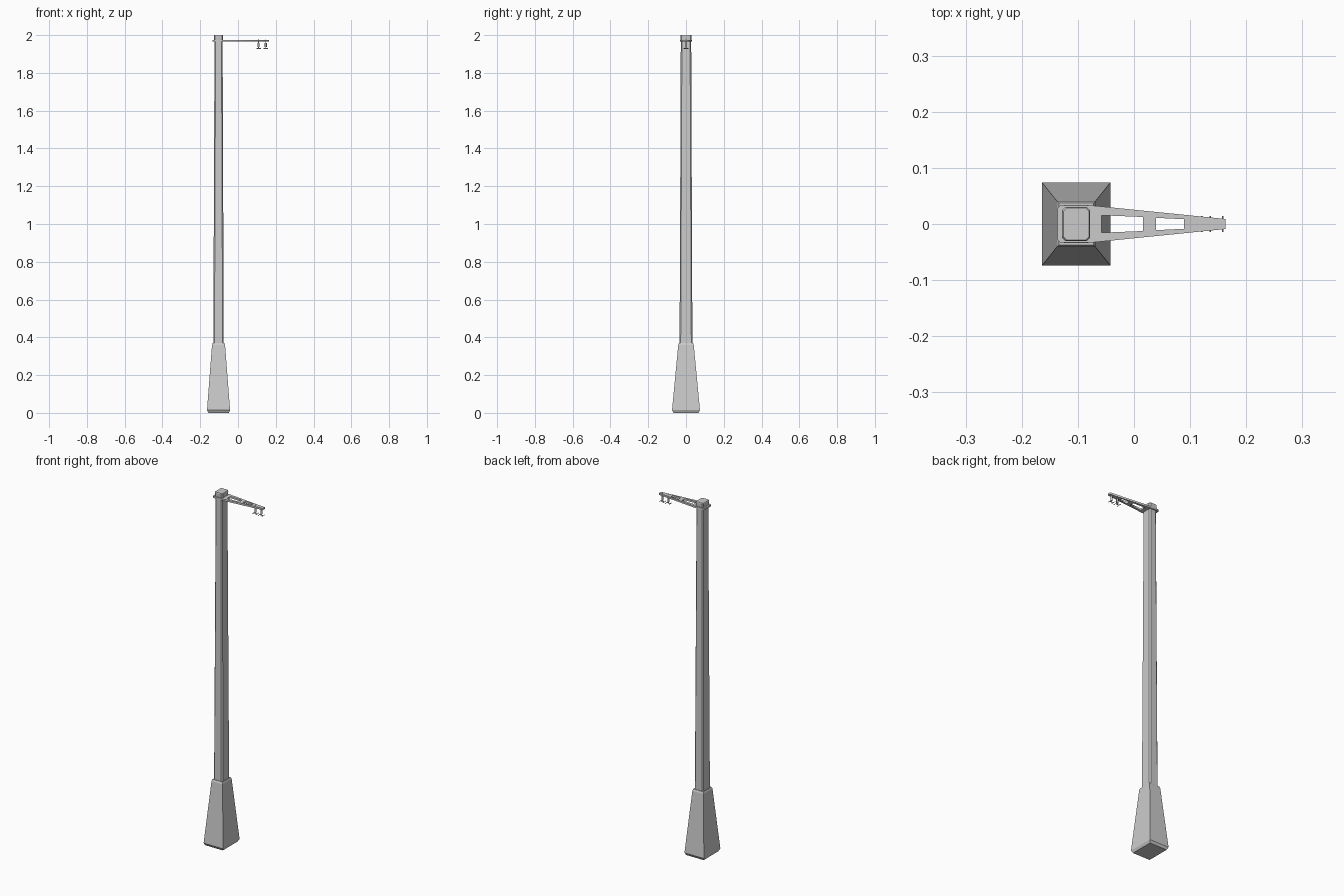
import bpy, bmesh, math

if "Cube" in bpy.data.objects:
    bpy.data.objects.remove(bpy.data.objects["Cube"])

CX = -0.103  # pole axis


def finish(name, bm):
    bmesh.ops.recalc_face_normals(bm, faces=bm.faces)
    me = bpy.data.meshes.new(name)
    bm.to_mesh(me)
    bm.free()
    ob = bpy.data.objects.new(name, me)
    bpy.context.collection.objects.link(ob)
    return ob


def outline(hx, hy, c):
    """Rectangle, with cut corners when c > 0."""
    if c == 0:
        return [(hx, -hy), (hx, hy), (-hx, hy), (-hx, -hy)]
    return [(hx - c, -hy), (hx, -hy + c), (hx, hy - c), (hx - c, hy),
            (-hx + c, hy), (-hx, hy - c), (-hx, -hy + c), (-hx + c, -hy)]


def loft(name, rings, c=0.0):
    """Stack of (z, half x, half y) sections around the pole axis."""
    bm = bmesh.new()
    loops = [[bm.verts.new((CX + x, y, z)) for x, y in outline(hx, hy, c)]
             for z, hx, hy in rings]
    n = len(loops[0])
    for a, b in zip(loops, loops[1:]):
        for i in range(n):
            j = (i + 1) % n
            bm.faces.new((a[i], a[j], b[j], b[i]))
    bm.faces.new(loops[0][::-1])
    bm.faces.new(loops[-1])
    return finish(name, bm)


def rod(name, p, r, length, axis='Z', sides=8):
    rot = {'Z': (0, 0, 0), 'X': (0, math.pi / 2, 0), 'Y': (math.pi / 2, 0, 0)}[axis]
    bpy.ops.mesh.primitive_cylinder_add(vertices=sides, radius=r, depth=length,
                                        location=p, rotation=rot)
    ob = bpy.context.object
    ob.name = name
    bpy.ops.object.shade_smooth_by_angle(angle=math.radians(50))
    return ob


# Tapered foundation, shaft and cap
loft("foundation", [(0, .054, .066), (.014, .061, .074),
                    (.36, .0345, .041), (.37, .031, .037)])
loft("pole_shaft", [(.36, .0275, .034), (1.985, .0215, .0275)], .006)
loft("pole_cap", [(1.972, .0235, .029), (1.996, .025, .0305), (2.0, .023, .0285)], .006)

# Collar and bracket arm: one flat outline with two windows
cu = bpy.data.curves.new("bracket_arm", 'CURVE')
cu.dimensions = '2D'
cu.fill_mode = 'BOTH'
cu.extrude = 0.005


def symmetric(half):
    return half + [(x, -y) for x, y in reversed(half)]


for half in ([(-.136, .028), (-.131, .033), (-.075, .033), (.163, .009)],
             [(-.058, .0155), (.016, .0125)],
             [(.039, .011), (.089, .0085)]):
    pts = symmetric(half)
    sp = cu.splines.new('POLY')
    sp.points.add(len(pts) - 1)
    for p, (x, y) in zip(sp.points, pts):
        p.co = (x, y, 0, 1)
    sp.use_cyclic_u = True
arm = bpy.data.objects.new("bracket_arm", cu)
arm.location.z = 1.970
bpy.context.collection.objects.link(arm)
bpy.context.view_layer.objects.active = arm
arm.select_set(True)
bpy.ops.object.convert(target='MESH')

# Two hanging insulators with wire clamps
for k, x in enumerate((.109, .147), 1):
    rod(f"hanger_bolt_{k}", (x, 0, 1.953), .0025, .048)
    rod(f"insulator_{k}", (x, 0, 1.947), .0055, .022)
    rod(f"clamp_bar_{k}", (x, 0, 1.929), .002, .024, 'X', 6)
    for side in (-1, 1):
        rod(f"clamp_pin_{k}", (x + side * .0115, 0, 1.929), .0015, .028, 'Y', 6)
